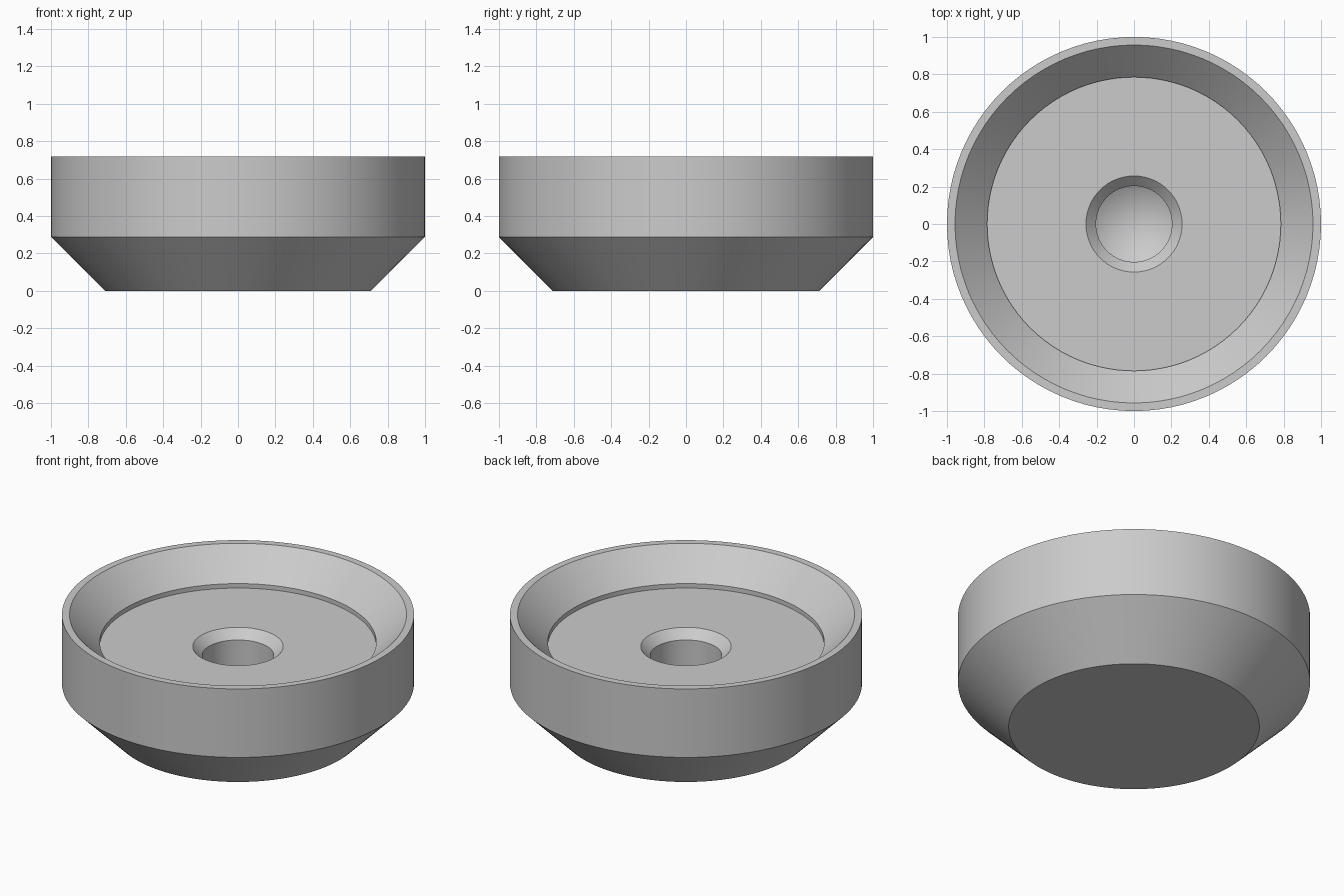
import bpy
import bmesh
import math

cube = bpy.data.objects.get("Cube")
if cube:
    bpy.data.objects.remove(cube, do_unlink=True)

SEGMENTS = 96

# One plain grey for the whole part
grey = bpy.data.materials.new("light_grey")
grey.use_nodes = True
colour = (0.6, 0.6, 0.6, 1)
grey.diffuse_color = colour
grey.node_tree.nodes["Principled BSDF"].inputs["Base Color"].default_value = colour


def lathe(name, profile, material):
    """Spin a (radius, height) profile around the z axis."""
    bm = bmesh.new()
    verts = [bm.verts.new((r, 0, z)) for r, z in profile]
    edges = [bm.edges.new(pair) for pair in zip(verts, verts[1:])]
    bmesh.ops.spin(bm, geom=verts + edges, cent=(0, 0, 0), axis=(0, 0, 1),
                   angle=math.tau, steps=SEGMENTS)
    bmesh.ops.remove_doubles(bm, verts=bm.verts, dist=0.0005)
    bmesh.ops.recalc_face_normals(bm, faces=bm.faces)
    mesh = bpy.data.meshes.new(name)
    bm.to_mesh(mesh)
    bm.free()
    mesh.materials.append(material)
    obj = bpy.data.objects.new(name, mesh)
    bpy.context.collection.objects.link(obj)
    bpy.ops.object.select_all(action="DESELECT")
    obj.select_set(True)
    bpy.context.view_layer.objects.active = obj
    bpy.ops.object.shade_smooth_by_angle(angle=math.radians(20))
    return obj


# Outer body, dished top, and countersunk blind hole with a drill-point end
outside = [(0, 0), (0.712, 0), (1, 0.288), (1, 0.717)]
dish = [(0.957, 0.717), (0.785, 0.545), (0.785, 0.517)]
hole = [(0.257, 0.517), (0.203, 0.463), (0.203, 0.2), (0, 0.08)]
lathe("dished_foot", outside + dish + hole, grey)
